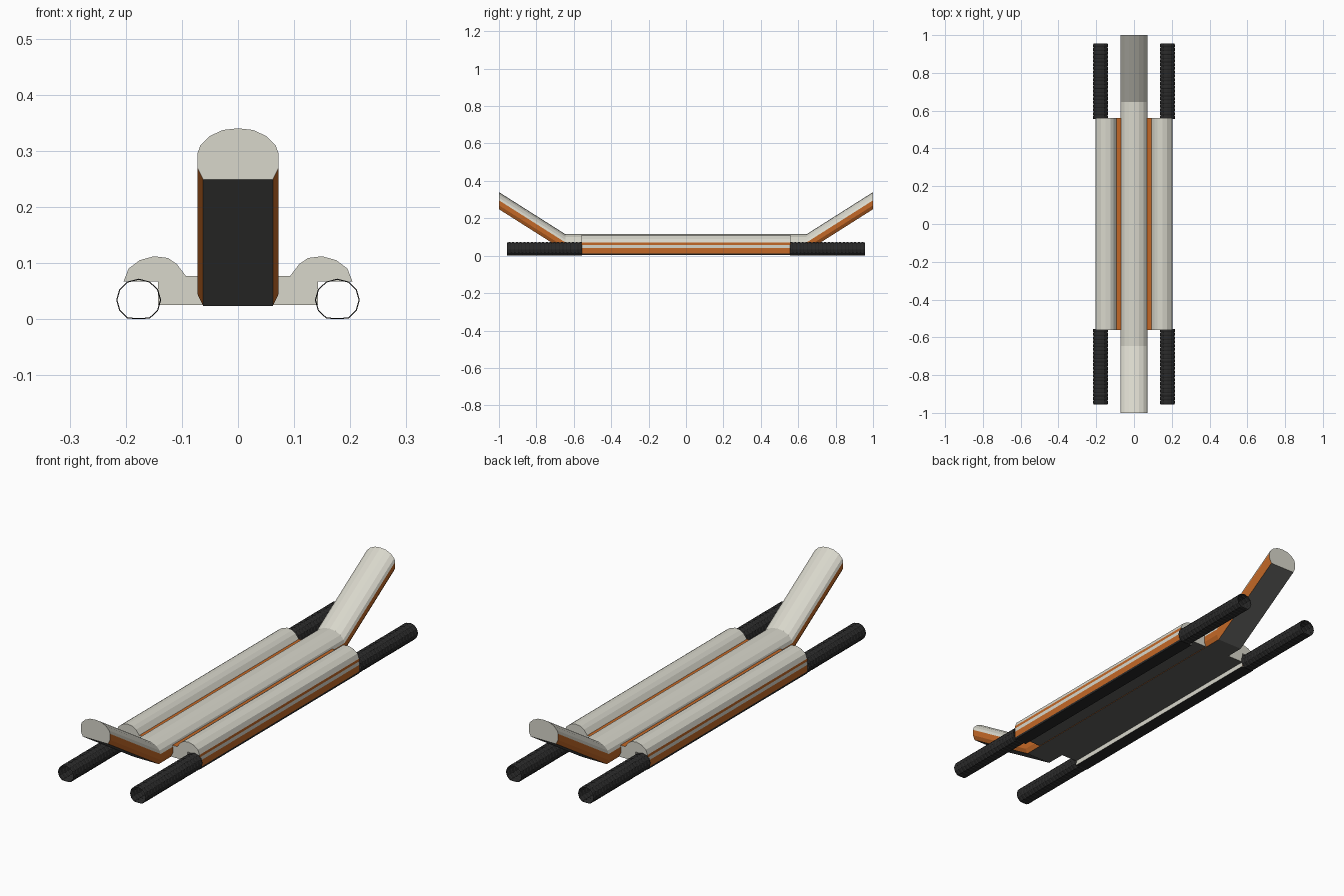
import bpy, math

if "Cube" in bpy.data.objects:
    bpy.data.objects.remove(bpy.data.objects["Cube"])


def material(name, rgb):
    m = bpy.data.materials.new(name)
    m.diffuse_color = (*rgb, 1)
    m.use_nodes = True
    m.node_tree.nodes["Principled BSDF"].inputs["Base Color"].default_value = m.diffuse_color
    return m


LIGHT, ORANGE, DARK, BLACK = range(4)
MATS = [material("pale grey", (0.69, 0.68, 0.60)), material("burnt orange", (0.55, 0.14, 0.02)),
        material("dark grey", (0.115, 0.115, 0.108)), material("black", (0.022, 0.022, 0.022))]


def loft(name, sections, colours, closed=True, caps=True):
    """Skin a list of equal-length 3D sections; colours are per profile edge."""
    n = len(sections[0])
    verts = [p for s in sections for p in s]
    faces, idx = [], []
    for r in range(len(sections) - 1):
        for i in range(n if closed else n - 1):
            j = (i + 1) % n
            faces.append((r * n + i, r * n + j, (r + 1) * n + j, (r + 1) * n + i))
            idx.append(colours[i])
    if caps:
        last = (len(sections) - 1) * n
        faces += [tuple(reversed(range(n))), tuple(range(last, last + n))]
        idx += [LIGHT, LIGHT]
    me = bpy.data.meshes.new(name)
    me.from_pydata(verts, [], faces)
    for m in MATS:
        me.materials.append(m)
    for p, k in zip(me.polygons, idx):
        p.material_index = k
    ob = bpy.data.objects.new(name, me)
    bpy.context.collection.objects.link(ob)
    # consistent outward normals
    bpy.context.view_layer.objects.active = ob
    ob.select_set(True)
    bpy.ops.object.mode_set(mode='EDIT')
    bpy.ops.mesh.select_all(action='SELECT')
    bpy.ops.mesh.normals_make_consistent(inside=False)
    bpy.ops.object.mode_set(mode='OBJECT')
    ob.select_set(False)
    return ob


def at(profile, y, dz=0, side=1):
    return [(side * x, y, z + dz) for x, z in profile]


# central spine with raised ramps at both ends
half = [(0.062, 0.0235), (0.072, 0.044), (0.072, 0.071), (0.067, 0.085),
        (0.051, 0.101), (0.027, 0.112)]
spine = half + [(0, 0.115)] + [(-x, z) for x, z in reversed(half)]
spine_col = [ORANGE] * 2 + [LIGHT] * 8 + [ORANGE] * 2 + [DARK]
loft("central_spine",
     [at(spine, y, dz) for y, dz in ((-1, 0.225), (-0.645, 0), (0.645, 0), (1, 0.225))],
     spine_col)

# side pods, with their side channels and end tubes
pod = [(0.06, 0.025), (0.143, 0.025), (0.143, 0.067), (0.204, 0.067), (0.195, 0.09),
       (0.175, 0.105), (0.15, 0.112), (0.125, 0.109), (0.109, 0.098), (0.093, 0.077),
       (0.06, 0.077)]
pod_col = [DARK] + [LIGHT] * 8 + [ORANGE, LIGHT]
channel = [(0.143, 0.026), (0.143, 0.004), (0.203, 0.004), (0.204, 0.013),
           (0.204, 0.042), (0.204, 0.058), (0.204, 0.07)]
channel_col = [LIGHT, BLACK, BLACK, ORANGE, LIGHT, ORANGE]


def ring(radius):
    """Twelve-sided tube section, resting on the ground."""
    pts = []
    for i in range(12):
        a = math.tau * i / 12
        pts.append((0.177 + radius * math.cos(a),
                    max(0.04 - radius, 0.034 + 0.95 * radius * math.sin(a))))
    return pts


for side, label in ((1, "right"), (-1, "left")):
    loft(label + "_pod", [at(pod, y, 0, side) for y in (-0.56, 0.56)], pod_col)
    loft(label + "_channel", [at(channel, y, 0, side) for y in (-0.56, 0.56)],
         channel_col, closed=False, caps=False)
    for end, place in ((-1, "front"), (1, "back")):
        # open ribbed tube
        ribs = []
        for k in range(21):
            y = 0.556 + 0.02 * k
            for dy, r in ((0, 0.038), (0.003, 0.04), (0.013, 0.04), (0.016, 0.038)):
                if y + dy < 0.957:
                    ribs.append(at(ring(r), end * (y + dy), 0, side))
        loft(f"{place}_{label}_ribbed_tube", ribs, [BLACK] * 12, caps=False)
